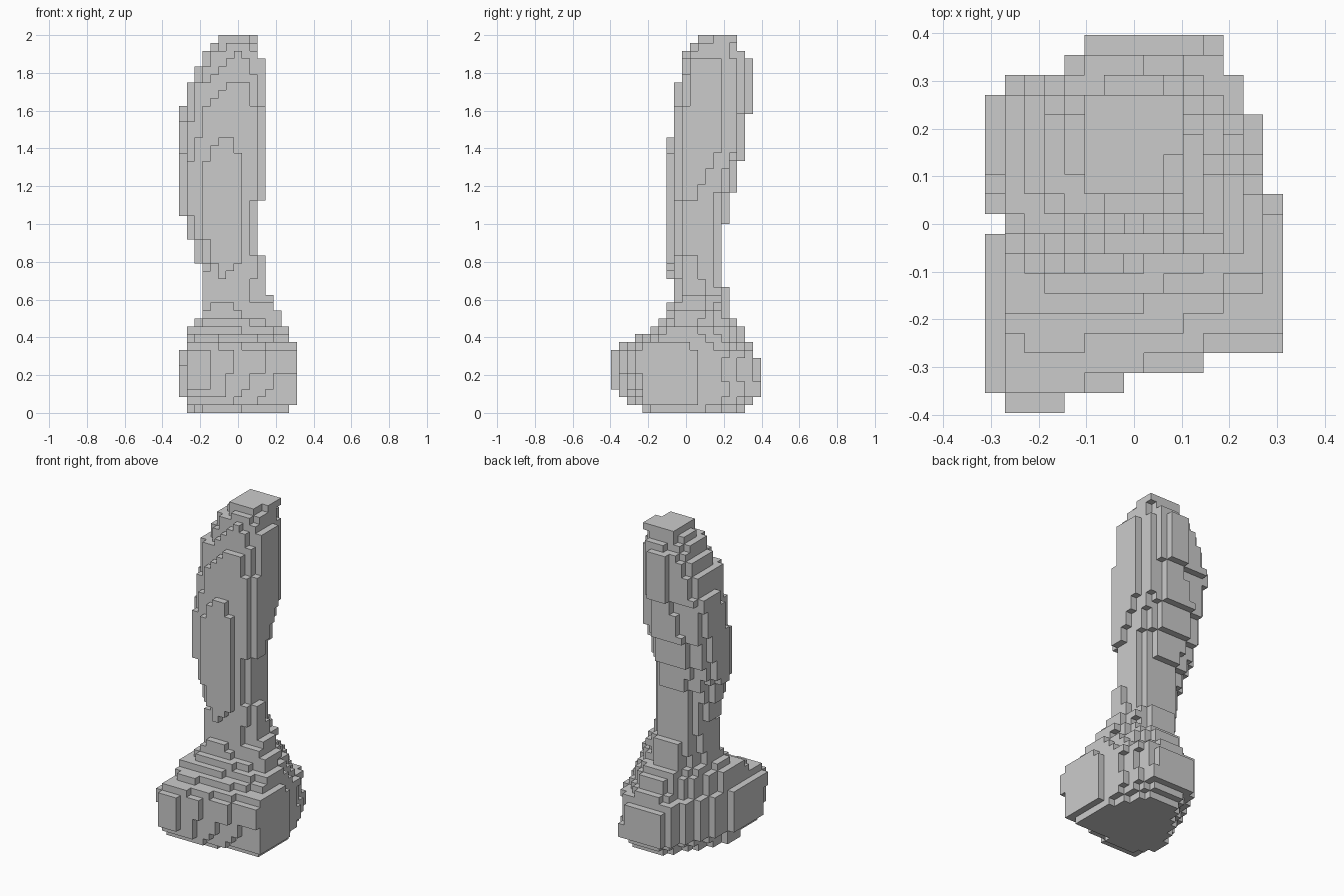
import bpy, bmesh

V = 1 / 24                      # edge length of one cube cell
NX, NY, NZ = 15, 19, 48
X0, Y0 = -NX * V / 2, -NY * V / 2

# Side profiles: height, outermost position, then start and end of the flat on that side
FRONT = [(.02, -.23, -.2, .02), (.06, -.31, -.25, 0), (.15, -.39, -.27, -.146),
         (.31, -.39, -.27, -.146), (.355, -.354, -.27, -.1), (.395, -.27, -.23, -.1),
         (.44, -.19, -.19, .02), (.48, -.146, -.19, .06), (.52, -.104, -.17, .04),
         (.56, -.104, -.15, -.02), (.61, -.0625, -.18, .06), (.69, -.0625, -.18, .06),
         (.73, -.104, -.1, -.06), (.82, -.104, -.15, .02), (1.0, -.104, -.18, .02),
         (1.3, -.104, -.18, .02), (1.44, -.104, -.1, -.02), (1.48, -.0625, -.18, .09),
         (1.6, -.0625, -.18, .09), (1.73, -.0625, -.06, .06), (1.77, -.02, -.15, .09),
         (1.9, -.02, -.02, .02), (1.94, .02, -.06, .06), (1.98, .0625, -.09, .06)]
RIGHT = [(.02, .27, -.19, .1), (.06, .31, -.23, .06), (.33, .31, -.27, .06),
         (.36, .31, -.2, 0), (.4, .27, -.15, .1), (.45, .265, -.1, .06),
         (.5, .23, -.06, .1), (.58, .19, -.04, .1), (.65, .146, -.04, .1),
         (.81, .146, -.02, .06), (.85, .104, -.04, .15), (1.1, .104, -.04, .15),
         (1.15, .146, -.02, .06), (1.4, .146, -.02, .19), (1.85, .146, .02, .19),
         (1.9, .104, .02, .22), (1.98, .104, .15, .23)]
BACK = [(.02, .31, -.06, .15), (.1, .39, -.1, .18), (.27, .39, -.1, .15),
        (.31, .354, -.15, .18), (.35, .354, -.08, .12), (.44, .31, -.08, .1),
        (.52, .25, -.1, .08), (.65, .23, -.1, .06), (.69, .19, -.15, .06),
        (.98, .2, -.15, .05), (1.2, .255, -.18, 0), (1.35, .295, -.17, 0),
        (1.6, .34, -.1, .02), (1.85, .34, -.1, .02), (1.9, .31, -.08, .05),
        (1.98, .27, -.1, .09)]
LEFT = [(.02, -.27, -.15, -.02), (.06, -.27, -.25, -.02), (.1, -.31, -.3, -.02),
        (.31, -.31, -.35, -.02), (.35, -.27, -.3, 0), (.4, -.27, -.23, 0),
        (.48, -.23, -.12, .02), (.52, -.19, -.06, .06), (.77, -.19, -.04, .15),
        (.81, -.22, -.02, .1), (1.06, -.3, .02, .12), (1.3, -.31, .02, .19),
        (1.6, -.3, .1, .27), (1.64, -.27, .04, .27), (1.73, -.26, .04, .27),
        (1.81, -.23, .05, .27), (1.87, -.19, .06, .25), (1.94, -.146, .1, .24),
        (1.98, -.104, .08, .24)]


def snap(v):
    return (round(v / V - .5) + .5) * V


def at(table, z):
    """Profile values at height z, snapped to the grid."""
    if z <= table[0][0]:
        return [snap(v) for v in table[0][1:]]
    for a, b in zip(table, table[1:]):
        if z <= b[0]:
            t = (z - a[0]) / (b[0] - a[0])
            return [snap(p + (q - p) * t) for p, q in zip(a[1:], b[1:])]
    return [snap(v) for v in table[-1][1:]]


def inside(x, y, z):
    """Cross-section: four flats joined by rounded corners."""
    f, fa, fb = at(FRONT, z)
    r, ra, rb = at(RIGHT, z)
    b, ba, bb = at(BACK, z)
    l, la, lb = at(LEFT, z)
    if not (l < x < r and f < y < b):
        return False
    # roundness of the front right, back right, front left and back left corners
    pw = (.9, 1.4, 1.3, 1.2) if z < .38 else (1.4, 1.4, 1.4, 1.25) if z < .6 else (1.7,) * 4
    h = V / 2
    for p, (cx, cy, ex, ey, sx, sy) in zip(pw, (
            (fb, ra, r, f, 1, -1), (bb, rb, r, b, 1, 1),
            (fa, la, l, f, -1, -1), (ba, lb, l, b, -1, 1))):
        # corner runs between the centres of the last cells of both flats
        du, dw = (x - cx) * sx + h, (y - cy) * sy + h
        if du > .001 and dw > .001:
            u = du / max((ex - cx) * sx, .01)
            w = dw / max((ey - cy) * sy, .01)
            if u ** p + w ** p > 1.04:
                return False
    return True


cells = {(i, j, k) for i in range(NX) for j in range(NY) for k in range(NZ)
         if inside(X0 + (i + .5) * V, Y0 + (j + .5) * V, (k + .5) * V)}


def make_part(name, k0, k1):
    """Skin the cells between two layers with their exposed square faces."""
    bm = bmesh.new()
    verts = {}

    def vert(c):
        if c not in verts:
            verts[c] = bm.verts.new((X0 + c[0] * V, Y0 + c[1] * V, c[2] * V))
        return verts[c]

    for c in sorted(cells):
        if not k0 <= c[2] < k1:
            continue
        for axis in range(3):
            for side in (0, 1):
                n = list(c)
                n[axis] += 2 * side - 1
                if tuple(n) in cells:
                    continue
                quad = []
                for s, t in ((0, 0), (1, 0), (1, 1), (0, 1)):
                    q = list(c)
                    q[axis] += side
                    q[(axis + 1) % 3] += s
                    q[(axis + 2) % 3] += t
                    quad.append(vert(tuple(q)))
                bm.faces.new(quad if side else quad[::-1])
    me = bpy.data.meshes.new(name)
    bm.to_mesh(me)
    bm.free()
    ob = bpy.data.objects.new(name, me)
    bpy.context.collection.objects.link(ob)


# Flared foot, and the narrow neck widening into the rounded head
make_part("stepped_base", 0, 15)
make_part("upright_column", 15, NZ)
